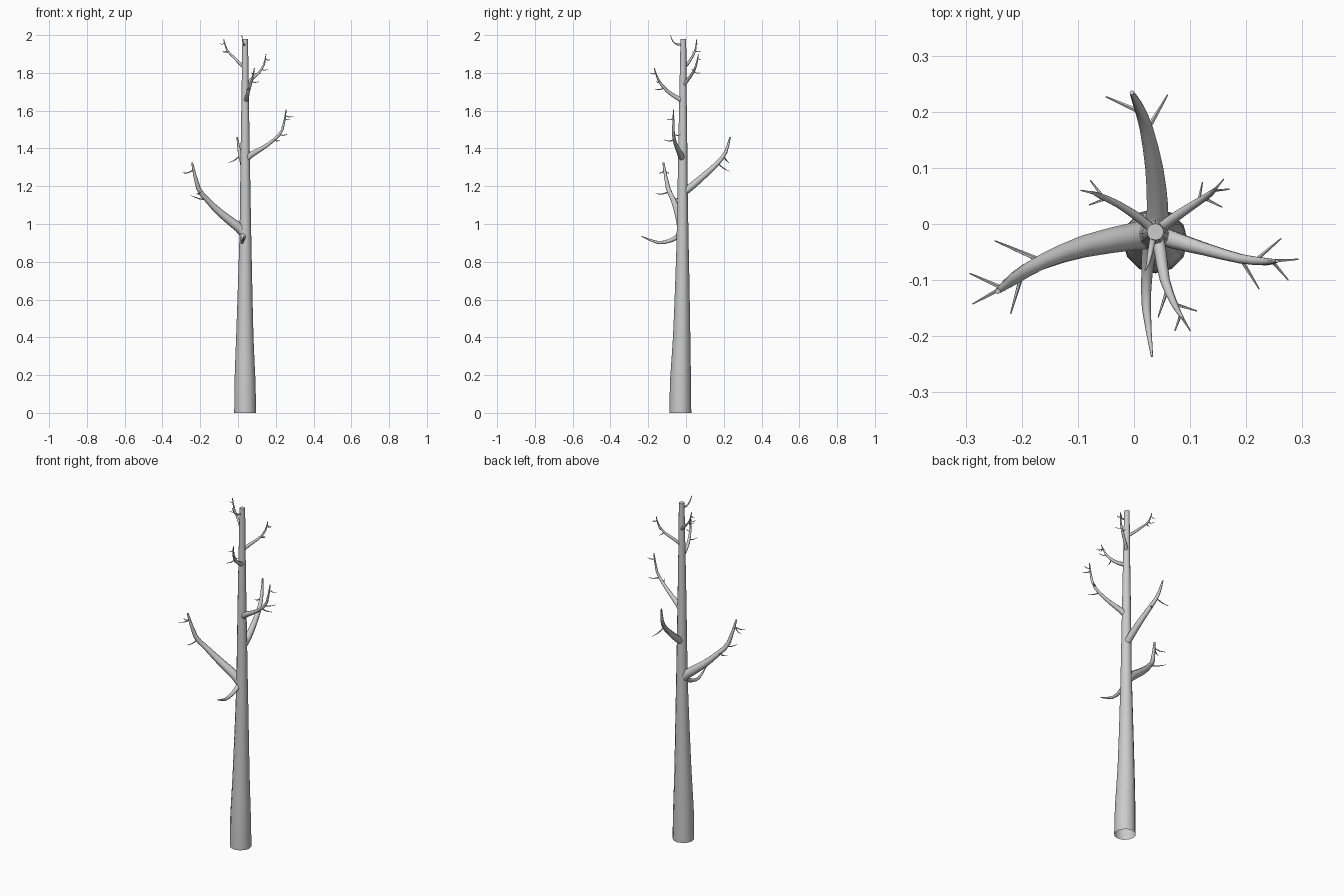
import bpy, bmesh, math
from mathutils import Vector


def smooth_path(pts, steps):
    """Catmull-Rom resampling of (x, y, z, radius) points."""
    p = [Vector(q) for q in pts]
    p = [p[0] * 2 - p[1]] + p + [p[-1] * 2 - p[-2]]
    out = []
    for i in range(1, len(p) - 2):
        a, b, c, d = p[i - 1:i + 3]
        for s in range(steps):
            t = s / steps
            out.append(0.5 * (2 * b + (c - a) * t + (2 * a - 5 * b + 4 * c - d) * t * t
                              + (3 * b - a - 3 * c + d) * t ** 3))
    return out + [p[-2]]


def tube(bm, pts, sides, steps=2, flat=False):
    """Tapered tube along a path, closed at the far end."""
    path = smooth_path(pts, steps)
    pos = [Vector(q[:3]) for q in path]
    rings, u = [], Vector((1, 0, 0))
    for i, c in enumerate(pos):
        t = (pos[min(i + 1, len(pos) - 1)] - pos[max(i - 1, 0)]).normalized()
        if flat:
            t = Vector((0, 0, 1))
        if i == 0 and abs(t.dot(u)) > 0.8:
            u = Vector((0, 1, 0))
        u = (u - t * u.dot(t)).normalized()
        v = t.cross(u)
        rings.append([bm.verts.new(c + path[i][3] * (u * math.cos(a) + v * math.sin(a)))
                      for a in (2 * math.pi * k / sides for k in range(sides))])
    for r0, r1 in zip(rings, rings[1:]):
        for k in range(sides):
            j = (k + 1) % sides
            bm.faces.new((r0[k], r0[j], r1[j], r1[k]))
    bm.faces.new(rings[-1])


def finish(bm, name):
    me = bpy.data.meshes.new(name)
    bm.to_mesh(me)
    bm.free()
    ob = bpy.data.objects.new(name, me)
    bpy.context.collection.objects.link(ob)
    bpy.ops.object.select_all(action='DESELECT')
    ob.select_set(True)
    bpy.context.view_layer.objects.active = ob
    bpy.ops.object.shade_smooth_by_angle(angle=math.radians(50))


def branch(name, pts, twigs=()):
    bm = bmesh.new()
    tube(bm, pts, 8)
    # twigs: start point, end point, slight upward hook
    for s, e in twigs:
        s, e = Vector(s), Vector(e)
        m = s.lerp(e, 0.5) - Vector((0, 0, 0.006))
        r = 0.002 + 0.03 * (e - s).length
        tube(bm, [(*s, r), (*m, r * 0.7), (*e, 0.0012)], 5)
    finish(bm, name)


# trunk, open at the base
bm = bmesh.new()
tube(bm, [(.038, -.030, 0, .058), (.037, -.029, .18, .055), (.036, -.023, .4, .046),
          (.038, -.019, .75, .036), (.039, -.018, 1.0, .030), (.038, -.017, 1.4, .024),
          (.038, -.016, 1.7, .019), (.038, -.014, 1.98, .015)], 12, flat=True)
finish(bm, "trunk")

# lower boughs
branch("left_bough",
       [(.04, -.018, .945, .027), (0, -.022, .985, .025), (-.09, -.04, 1.055, .020),
        (-.165, -.068, 1.13, .014), (-.21, -.095, 1.19, .012), (-.243, -.12, 1.325, .005)],
       [((-.165, -.066, 1.13), (-.248, -.03, 1.15)), ((-.2, -.09, 1.17), (-.22, -.16, 1.16)),
        ((-.237, -.113, 1.285), (-.293, -.088, 1.27)), ((-.237, -.115, 1.285), (-.288, -.143, 1.27))])
branch("back_bough",
       [(.04, -.016, 1.165, .020), (.042, .03, 1.20, .019), (.036, .1, 1.26, .016),
        (.022, .17, 1.325, .012), (.008, .21, 1.38, .009), (-.004, .234, 1.46, .004)],
       [((.025, .17, 1.32), (.06, .23, 1.28)), ((.01, .2, 1.36), (-.05, .227, 1.325))])
branch("right_bough",
       [(.038, -.017, 1.34, .017), (.075, -.03, 1.37, .016), (.127, -.045, 1.40, .012),
        (.19, -.062, 1.445, .009), (.235, -.067, 1.50, .007), (.255, -.066, 1.605, .003)],
       [((.19, -.062, 1.445), (.223, -.116, 1.445)), ((.215, -.066, 1.475), (.262, -.026, 1.475)),
        ((.249, -.066, 1.575), (.293, -.063, 1.57)), ((.247, -.067, 1.56), (.275, -.1, 1.555))])
branch("low_front_bough",
       [(.034, -.018, .96, .013), (.027, -.05, .93, .013), (.023, -.09, .91, .010),
        (.022, -.15, .902, .008), (.032, -.236, .935, .002)])

# upper boughs
branch("upper_front_bough",
       [(.04, -.016, 1.65, .012), (.047, -.05, 1.67, .011), (.055, -.1, 1.705, .009),
        (.073, -.145, 1.76, .006), (.087, -.168, 1.825, .0025)],
       [((.06, -.115, 1.72), (.043, -.166, 1.715)), ((.073, -.143, 1.755), (.112, -.155, 1.755)),
        ((.083, -.162, 1.8), (.1, -.19, 1.8)), ((.083, -.162, 1.8), (.073, -.19, 1.8))])
branch("upper_right_bough",
       [(.038, -.015, 1.73, .010), (.07, .01, 1.765, .009), (.109, .036, 1.80, .007),
        (.138, .055, 1.845, .005), (.148, .066, 1.90, .002)],
       [((.125, .046, 1.82), (.157, .03, 1.82)), ((.115, .04, 1.81), (.122, .075, 1.80)),
        ((.145, .06, 1.875), (.17, .062, 1.87)), ((.145, .062, 1.88), (.16, .08, 1.87))])
branch("upper_left_bough",
       [(.038, -.014, 1.825, .009), (.01, .01, 1.85, .008), (-.03, .036, 1.89, .006),
        (-.06, .05, 1.925, .005), (-.076, .057, 1.98, .002)],
       [((-.05, .045, 1.912), (-.08, .034, 1.912)), ((-.055, .048, 1.92), (-.078, .078, 1.915)),
        ((-.073, .055, 1.96), (-.095, .06, 1.955))])
branch("crown_shoot",
       [(.036, -.015, 1.95, .006), (.03, -.045, 1.95, .005), (.025, -.07, 1.967, .003),
        (.02, -.082, 2.0, .0015)])
